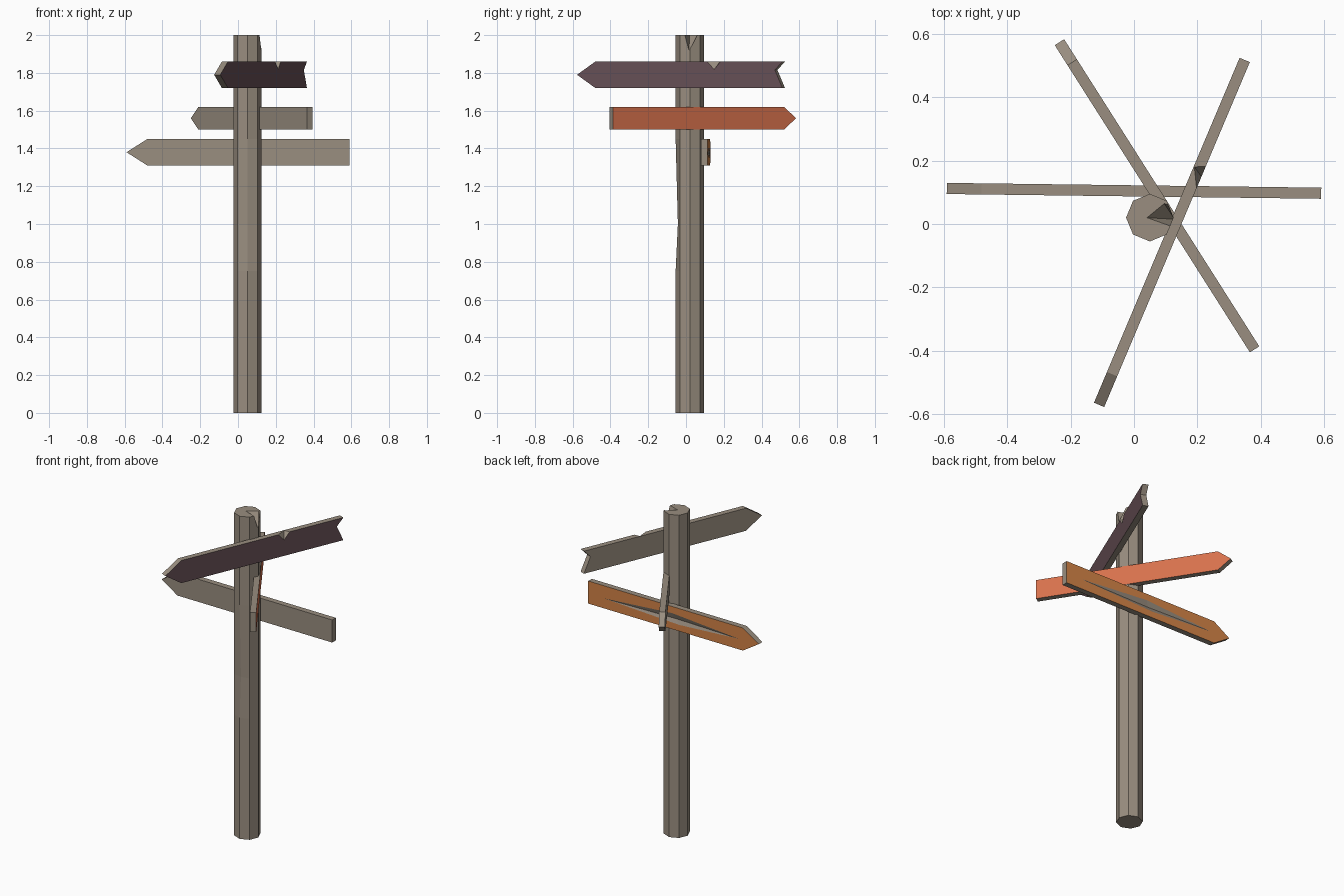
import bpy, bmesh, math
from mathutils import Vector

if "Cube" in bpy.data.objects:
    bpy.data.objects.remove(bpy.data.objects["Cube"])


def material(name, rgb):
    m = bpy.data.materials.new(name)
    m.diffuse_color = (*rgb, 1)
    m.use_nodes = True
    m.node_tree.nodes["Principled BSDF"].inputs["Base Color"].default_value = m.diffuse_color
    return m


wood = material("weathered_wood", (0.32, 0.27, 0.215))
purple = material("purple_paint", (0.135, 0.08, 0.092))
red = material("coral_paint", (0.69, 0.168, 0.075))
brown = material("orange_brown_paint", (0.66, 0.23, 0.064))


def make_object(name, bm, mats):
    bmesh.ops.recalc_face_normals(bm, faces=bm.faces)
    me = bpy.data.meshes.new(name)
    bm.to_mesh(me)
    bm.free()
    for m in mats:
        me.materials.append(m)
    ob = bpy.data.objects.new(name, me)
    bpy.context.collection.objects.link(ob)
    return ob


def chip(ob, points):
    """Carve a convex chip out of a part, leaving bare wood inside."""
    bm = bmesh.new()
    for p in points:
        bm.verts.new(p)
    bmesh.ops.convex_hull(bm, input=bm.verts)
    cutter = make_object("chip_cutter", bm, [wood])
    cutter.hide_render = True
    mod = ob.modifiers.new("chip", 'BOOLEAN')
    mod.operation = 'DIFFERENCE'
    mod.solver = 'EXACT'
    mod.object = cutter
    bpy.context.view_layer.objects.active = ob
    bpy.ops.object.modifier_apply(modifier=mod.name)
    bpy.data.objects.remove(cutter)


def board(name, tip, end, z0, z1, shoulder, paint, side, notch=None, thick=0.035):
    """Arrow board from tip to end, painted on one side (+1 left, -1 right).
    Returns the object and a function mapping (along, out, z) to world space."""
    tip, end = Vector((*tip, 0)), Vector((*end, 0))
    length = (end - tip).length
    u = (end - tip) / length
    n = Vector((-u.y, u.x, 0)) * side

    def at(a, o, z):
        return tip + u * a + n * o + Vector((0, 0, z))

    outline = [(0, (z0 + z1) / 2), (shoulder, z0), (length, z0)]
    if notch:
        outline.append((length - notch[0], notch[1]))
    outline += [(length, z1), (shoulder, z1)]
    bm = bmesh.new()
    rows = [[bm.verts.new(at(a, o, z)) for a, z in outline]
            for o in (-thick / 2, thick / 2)]
    bm.faces.new(rows[0])
    bm.faces.new(rows[1]).material_index = 1
    k = len(outline)
    for i in range(k):
        j = (i + 1) % k
        bm.faces.new((rows[0][i], rows[0][j], rows[1][j], rows[1][i]))
    return make_object(name, bm, [wood, paint]), at


# Post: octagonal, with a shallow dent along the front edge
bm = bmesh.new()
levels = (0, 0.75, 1.0, 1.45, 2.0)
rings = []
for z in levels:
    ring = []
    for i in range(8):
        a = i * math.pi / 4
        y = 0.02 + 0.075 * math.sin(a)
        if i == 6 and z == 1.0:
            y += 0.012
        ring.append(bm.verts.new((0.05 + 0.075 * math.cos(a), y, z)))
    rings.append(ring)
for lo, hi in zip(rings, rings[1:]):
    for i in range(8):
        j = (i + 1) % 8
        bm.faces.new((lo[i], lo[j], hi[j], hi[i]))
bm.faces.new(rings[0])
bm.faces.new(rings[-1])
post = make_object("post", bm, [wood])

# Split chip at the top of the post
chip(post, [(0.04, 0.02, 2.001), (0.095, 0.065, 2.001), (0.14, 0.05, 2.001),
            (0.14, -0.015, 2.001), (0.11, -0.005, 2.001), (0.128, 0.015, 1.915)])

# Top board: purple, notched tail, chipped top edge
top_board, at = board("top_board", (-0.11, -0.57), (0.349, 0.517), 1.72, 1.86,
                      0.105, purple, -1, notch=(0.043, 1.815))
chip(top_board, [at(0.735, 0.022, 1.865), at(0.83, 0.022, 1.865),
                 at(0.81, -0.019, 1.865), at(0.785, 0.022, 1.812)])

# Middle board: coral
board("middle_board", (-0.235, 0.573), (0.38, -0.395), 1.50, 1.62,
      0.075, red, 1)

# Lower board: orange brown, with a long groove worn through the paint
low_board, at = board("lower_board", (-0.59, 0.112), (0.59, 0.097), 1.31, 1.45,
                      0.11, brown, 1)
chip(low_board, [at(0.12, 0.018, 1.375), at(0.60, 0.018, 1.41),
                 at(1.09, 0.018, 1.372), at(0.55, 0.018, 1.348),
                 at(0.58, 0.005, 1.375)])
